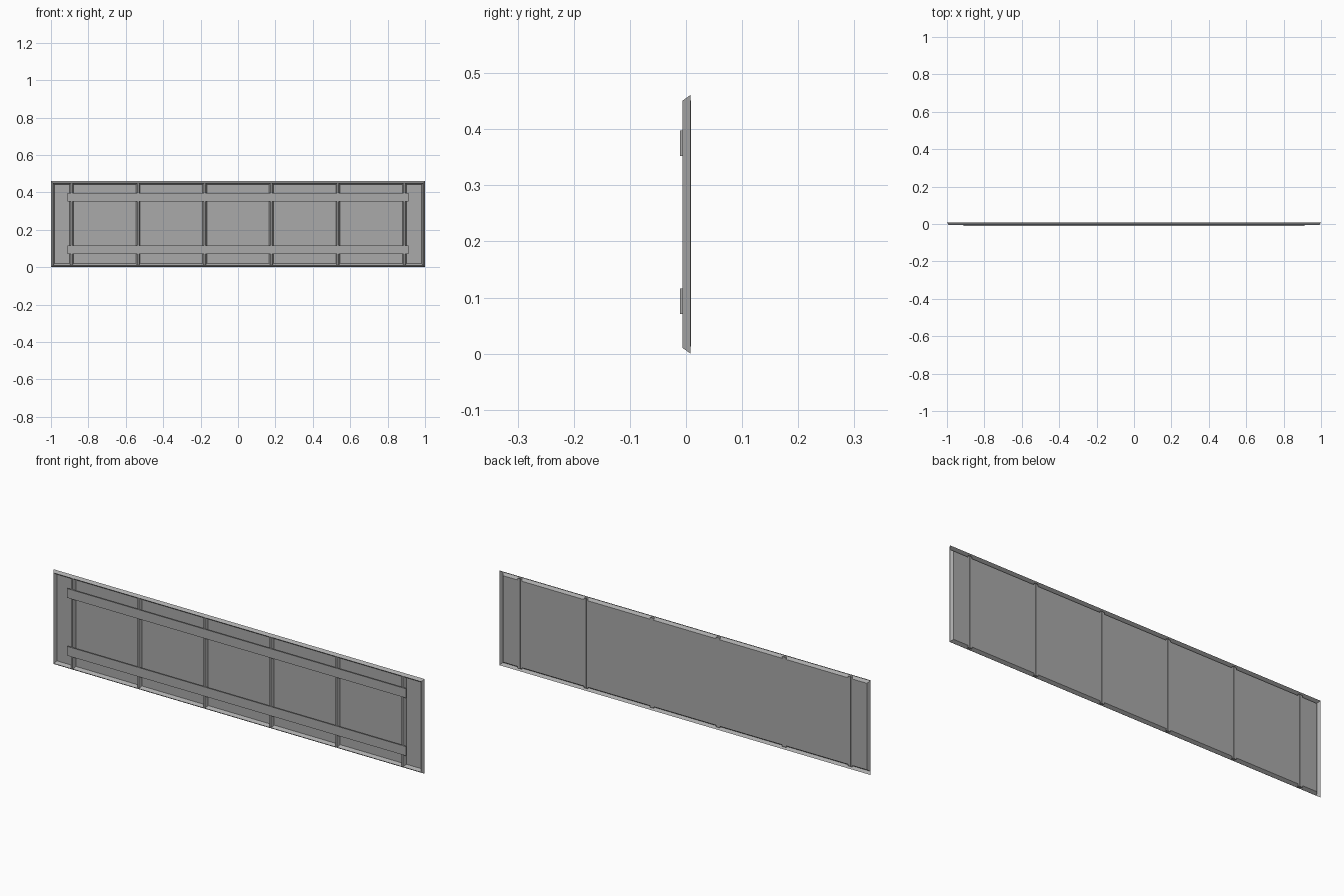
import bpy, bmesh

if "Cube" in bpy.data.objects:
    bpy.data.objects.remove(bpy.data.objects["Cube"])

H = 0.461          # panel height
BACK, FRONT = 0.008, -0.006

steel = bpy.data.materials.new("grey_steel")
steel.diffuse_color = (0.40, 0.40, 0.40, 1)
steel.use_nodes = True
steel.node_tree.nodes["Principled BSDF"].inputs["Base Color"].default_value = steel.diffuse_color


def finish(name, bm):
    bmesh.ops.recalc_face_normals(bm, faces=bm.faces)
    mesh = bpy.data.meshes.new(name)
    bm.to_mesh(mesh)
    bm.free()
    mesh.materials.append(steel)
    obj = bpy.data.objects.new(name, mesh)
    bpy.context.collection.objects.link(obj)
    return obj


def box(name, x0, x1, y0, y1, z0, z1):
    bm = bmesh.new()
    bmesh.ops.create_cube(bm, size=1)
    for v in bm.verts:
        v.co = (x0 if v.co.x < 0 else x1,
                y0 if v.co.y < 0 else y1,
                z0 if v.co.z < 0 else z1)
    return finish(name, bm)


def extrusion(name, profile, z0, z1):
    """Upright bar from a closed x/y profile."""
    bm = bmesh.new()
    face = bm.faces.new([bm.verts.new((x, y, z0)) for x, y in profile])
    grown = bmesh.ops.extrude_face_region(bm, geom=[face])["geom"]
    for v in grown:
        if isinstance(v, bmesh.types.BMVert):
            v.co.z = z1
    return finish(name, bm)


# Pressed sheet: flat field with a folded V-shaped rim around it
bm = bmesh.new()
loops = []
for inset, y in ((0, BACK), (0.010, FRONT), (0.020, BACK)):
    x, z0, z1 = 1 - inset, inset, H - inset
    loops.append([bm.verts.new(c) for c in
                  ((-x, y, z0), (x, y, z0), (x, y, z1), (-x, y, z1))])
for a, b in zip(loops, loops[1:]):
    for i in range(4):
        j = (i + 1) % 4
        bm.faces.new((a[i], a[j], b[j], b[i]))
bm.faces.new(loops[-1])
finish("pressed_sheet", bm)

# Upright ribs: tapered ridge in front, narrow seam strip behind
for i in range(6):
    x = -0.89 + i * 0.356
    extrusion(f"rib_{i + 1}",
              [(x - 0.011, 0.0078), (x - 0.004, FRONT), (x + 0.004, FRONT),
               (x + 0.011, 0.0078)], 0.012, H - 0.012)
    box(f"seam_strip_{i + 1}", x - 0.003, x + 0.003, 0.007, 0.009,
        0.0125, H - 0.0095)

# Horizontal battens across the ribs
for name, z in (("lower_batten", 0.0935), ("upper_batten", 0.375)):
    box(name, -0.912, 0.912, -0.011, FRONT, z - 0.0225, z + 0.0225)
